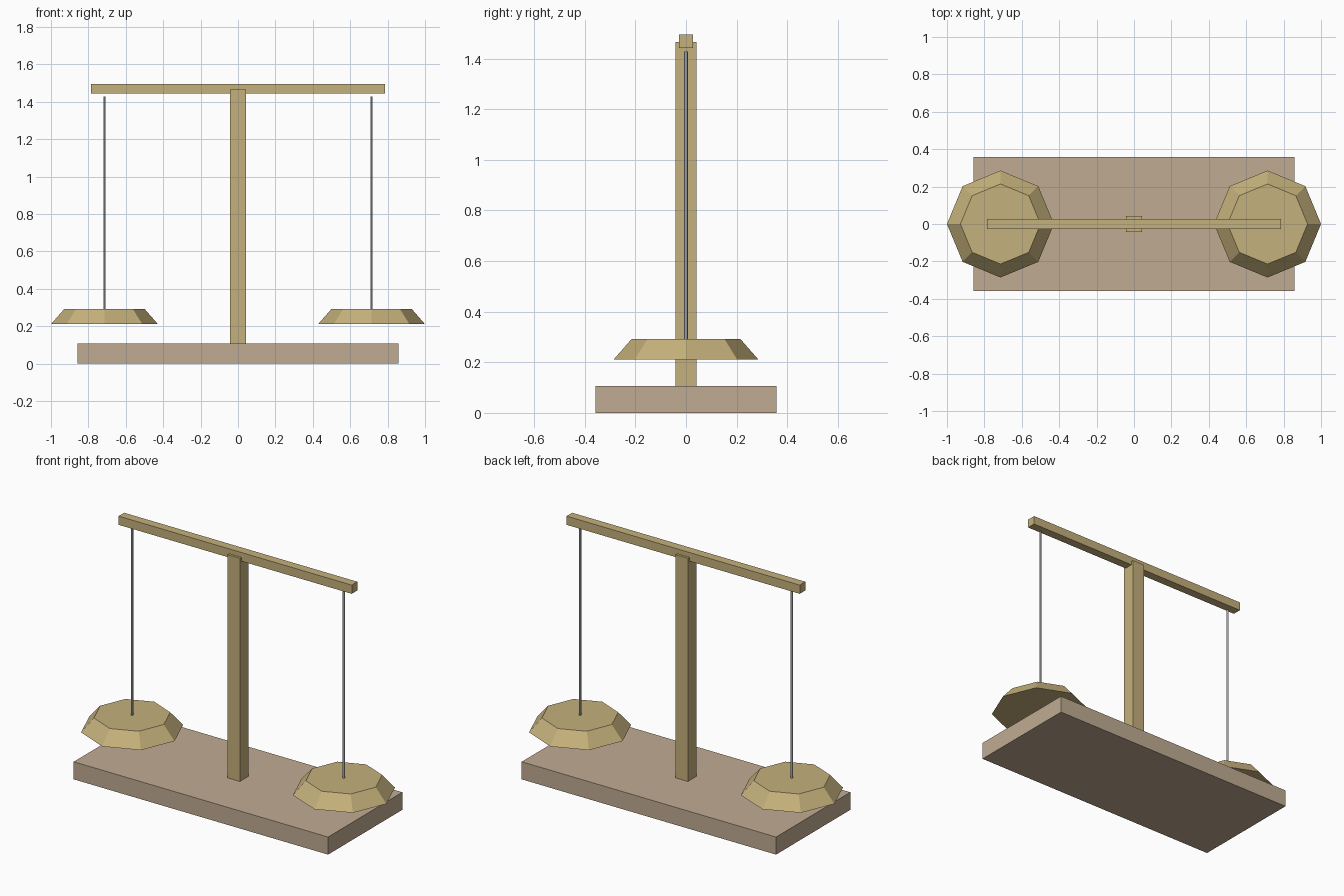
import bpy

if "Cube" in bpy.data.objects:
    bpy.data.objects.remove(bpy.data.objects["Cube"])


def material(name, color):
    mat = bpy.data.materials.new(name)
    mat.diffuse_color = (*color, 1)
    mat.use_nodes = True
    mat.node_tree.nodes["Principled BSDF"].inputs["Base Color"].default_value = mat.diffuse_color
    return mat


wood = material("wood", (0.53, 0.41, 0.29))
brass = material("brass", (0.56, 0.44, 0.20))


def finish(name, mat):
    obj = bpy.context.object
    obj.name = name
    if mat:
        obj.data.materials.append(mat)
    return obj


def box(name, size, z0, z1, mat):
    bpy.ops.mesh.primitive_cube_add(size=1, location=(0, 0, (z0 + z1) / 2))
    obj = finish(name, mat)
    obj.scale = (size[0], size[1], z1 - z0)
    bpy.ops.object.transform_apply(location=False, rotation=False, scale=True)


def frustum(name, sides, r_bottom, r_top, x, z0, z1, mat):
    bpy.ops.mesh.primitive_cone_add(vertices=sides, radius1=r_bottom, radius2=r_top,
                                    depth=z1 - z0, location=(x, 0, (z0 + z1) / 2))
    finish(name, mat)


# Base, post and crossbeam
box("base", (1.714, 0.714), 0, 0.107, wood)
box("post", (0.084, 0.084), 0.107, 1.466, brass)
box("beam", (1.571, 0.054), 1.443, 1.496, brass)

# Hanging rods and eight-sided pans, one pair per side
for side, x in (("left", -0.714), ("right", 0.714)):
    frustum(side + "_rod", 6, 0.007, 0.007, x, 0.286, 1.429, None)
    frustum(side + "_pan", 8, 0.286, 0.214, x, 0.211, 0.293, brass)
